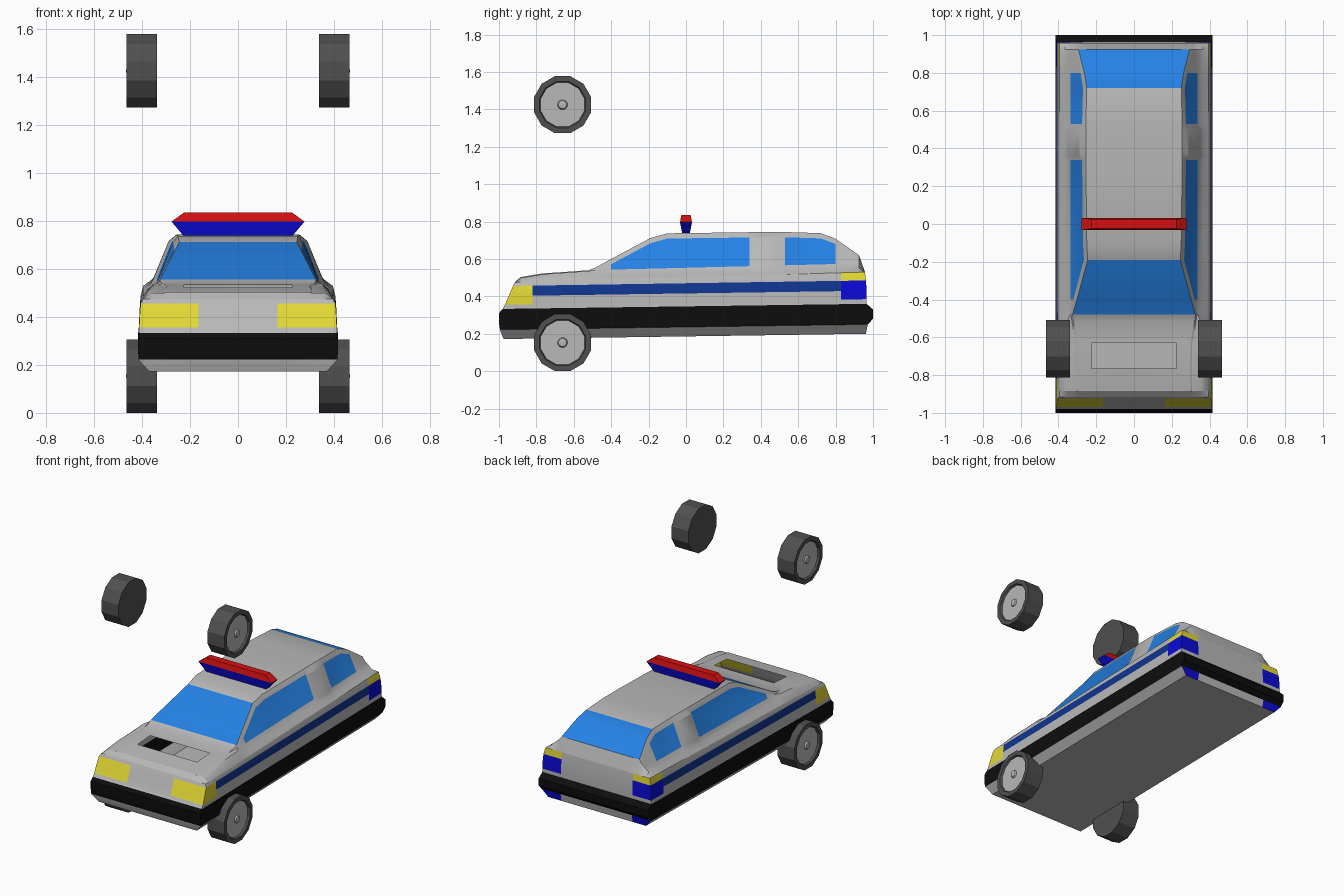
import bpy, bmesh, math

if "Cube" in bpy.data.objects:
    bpy.data.objects.remove(bpy.data.objects["Cube"])

# Flat colours (linear)
COLOURS = {
    "grey_paint": (0.48, 0.48, 0.48), "black_trim": (0.004, 0.004, 0.004),
    "navy_stripe": (0.005, 0.035, 0.28), "yellow_lamp": (0.76, 0.68, 0.035),
    "blue_lamp": (0.003, 0.003, 0.68), "sky_glass": (0.018, 0.22, 0.78),
    "red_lamp": (0.68, 0.005, 0.005), "dark_rubber": (0.08, 0.08, 0.08)}
NAMES = list(COLOURS)
GREY, BLACK, NAVY, YELLOW, BLUE, GLASS, RED, RUBBER = range(8)
for name, col in COLOURS.items():
    m = bpy.data.materials.new(name)
    m.diffuse_color = (*col, 1)
    m.use_nodes = True
    m.node_tree.nodes["Principled BSDF"].inputs["Base Color"].default_value = m.diffuse_color


def finish(bm, name, mirror=False):
    bmesh.ops.remove_doubles(bm, verts=bm.verts, dist=0.0005)
    bmesh.ops.recalc_face_normals(bm, faces=bm.faces)
    me = bpy.data.meshes.new(name)
    bm.to_mesh(me)
    bm.free()
    for n in NAMES:
        me.materials.append(bpy.data.materials[n])
    ob = bpy.data.objects.new(name, me)
    bpy.context.collection.objects.link(ob)
    if mirror:
        ob.modifiers.new("mirror", 'MIRROR')
    return ob


def grid(bm, rows, colour):
    """Skin rows of points; colour(i, j) gives a material index or None for a hole."""
    vs = [[bm.verts.new(p) for p in r] for r in rows]
    for i in range(len(vs) - 1):
        for j in range(len(vs[0]) - 1):
            c = colour(i, j)
            if c is not None:
                f = bm.faces.new((vs[i][j], vs[i][j + 1], vs[i + 1][j + 1], vs[i + 1][j]))
                f.material_index = c
    return vs


# Lower body: levels of (front z, rear z, front y, rear y, half width)
LEVELS = [(.172, .20, -.975, .962, .37), (.222, .25, -.995, .972, .415),
          (.26, .28, -1, 1, .416), (.31, .33, -1, 1, .416),
          (.333, .36, -.98, .966, .413), (.355, .385, -.968, .966, .412),
          (.402, .43, -.948, .966, .41), (.456, .485, -.925, .962, .406),
          (.475, .53, -.915, .957, .395)]


def level_z(lv, y):
    return lv[0] + (lv[1] - lv[0]) * (y - lv[2]) / (lv[3] - lv[2])


def ring(lv):
    yf, yr, w = lv[2:]
    path = [(0, yf), (.165, yf), (w, yf), (w, -.82), (w, .83), (w, yr), (.27, yr), (0, yr)]
    return [(x, y, level_z(lv, y)) for x, y in path]


def lower_colour(i, j):
    # columns: 0 nose, 1 headlamp, 2 lamp side, 3 flank, 4 tail side, 5 tail lamp, 6 tail
    if i in (1, 2, 3):
        return BLACK
    if i in (5, 6) and j in (1, 2):
        return YELLOW
    if i in (5, 6) and j in (4, 5):
        return BLUE
    if i == 6 and j == 3:
        return NAVY
    if i == 7 and j in (4, 5):
        return YELLOW
    if i == 0 and j == 5:
        return BLUE
    return GREY


bm = bmesh.new()
vs = grid(bm, [ring(l) for l in LEVELS], lower_colour)
bm.faces.new(vs[0])  # floor pan
finish(bm, "lower_body", True)

# Upper body: stations of (y, top z, top edge x, pillar bulge)
STATIONS = [(-.915, .475, .30, 0), (-.885, .503, .30, 0), (-.765, .523, .30, 0),
            (-.63, .532, .30, 0), (-.52, .54, .32, 0), (-.48, .556, .325, 0),
            (-.40, .60, .302, 0), (-.19, .712, .245, 0), (-.10, .737, .25, 0),
            (.34, .743, .255, 0), (.37, .743, .255, .014), (.50, .744, .255, .014),
            (.53, .744, .255, 0), (.72, .738, .25, 0), (.80, .708, .263, 0),
            (.925, .62, .295, 0), (.957, .53, .31, 0)]


def section(y, zt, x4, bulge):
    z0 = level_z(LEVELS[-1], y)
    zw = .553 + .025 * y
    hood = y < -.5
    z1 = max(z0, min(zw - .025, zt - .012))
    z2 = max(z0, min(zw, zt - .004))
    z3 = max(z2, zt - .028)
    x3 = x4 + (.02 if z3 > z2 else .008)
    pts = [(.395, z0), (.375 if hood else .365, z1), (.355 if hood else .337 + bulge, z2),
           (x3 + bulge, z3), (x4, zt), (.225, zt), (0, zt)]
    return [(x, y, z) for x, z in pts]


def upper_colour(i, j):
    y0, y1 = STATIONS[i][0], STATIONS[i + 1][0]
    if j == 5 and y0 == -.765:
        return None  # bonnet opening
    if j >= 4 and (-.49 < y0 and y1 < -.18 or .71 < y0 and y1 < .93):
        return GLASS  # windscreen and rear window
    if j == 2 and (-.41 < y0 and y1 < .35 or .52 < y0 and y1 < .81):
        return GLASS  # side windows
    return GREY


bm = bmesh.new()
grid(bm, [section(*s) for s in STATIONS], upper_colour)
finish(bm, "upper_body", True)


# Roof light bar halves: tapered blocks from (half x, half y, z) pairs
def tapered(name, low, high, mat):
    bm = bmesh.new()
    r = [[bm.verts.new((sx * a, sy * b, z)) for sx, sy in ((-1, -1), (1, -1), (1, 1), (-1, 1))]
         for a, b, z in (low, high)]
    bm.faces.new(r[0])
    bm.faces.new(r[1])
    for k in range(4):
        n = (k + 1) % 4
        bm.faces.new((r[0][k], r[0][n], r[1][n], r[1][k]))
    for f in bm.faces:
        f.material_index = mat
    finish(bm, name)


tapered("light_bar_base", (.225, .02, .735), (.277, .032, .797), BLUE)
tapered("light_bar_top", (.277, .032, .797), (.225, .025, .835), RED)

# Wheels: lathe of (x, radius) profile, coloured by profile segment
PROFILE = [(.338, 0), (.338, .158), (.465, .158), (.465, .128), (.452, .122),
           (.452, .027), (.462, .022), (.467, 0)]
SIDES = 12


def wheel(name, side, y, z):
    bm = bmesh.new()
    rows = []
    for k in range(SIDES + 1):
        a = 2 * math.pi * (k + .5) / SIDES
        rows.append([(side * x, y + r * math.cos(a), z + r * math.sin(a)) for x, r in PROFILE])
    grid(bm, rows, lambda i, j: RUBBER if j < 4 else GREY)
    finish(bm, name)


for side, s in ((-1, "left"), (1, "right")):
    wheel("lower_wheel_" + s, side, -.66, .153)
    wheel("upper_wheel_" + s, side, -.66, 1.425)

# Smooth gentle curves, keep creases sharp
bpy.ops.object.select_all(action='SELECT')
bpy.context.view_layer.objects.active = bpy.context.selected_objects[0]
bpy.ops.object.shade_smooth_by_angle(angle=math.radians(25))
